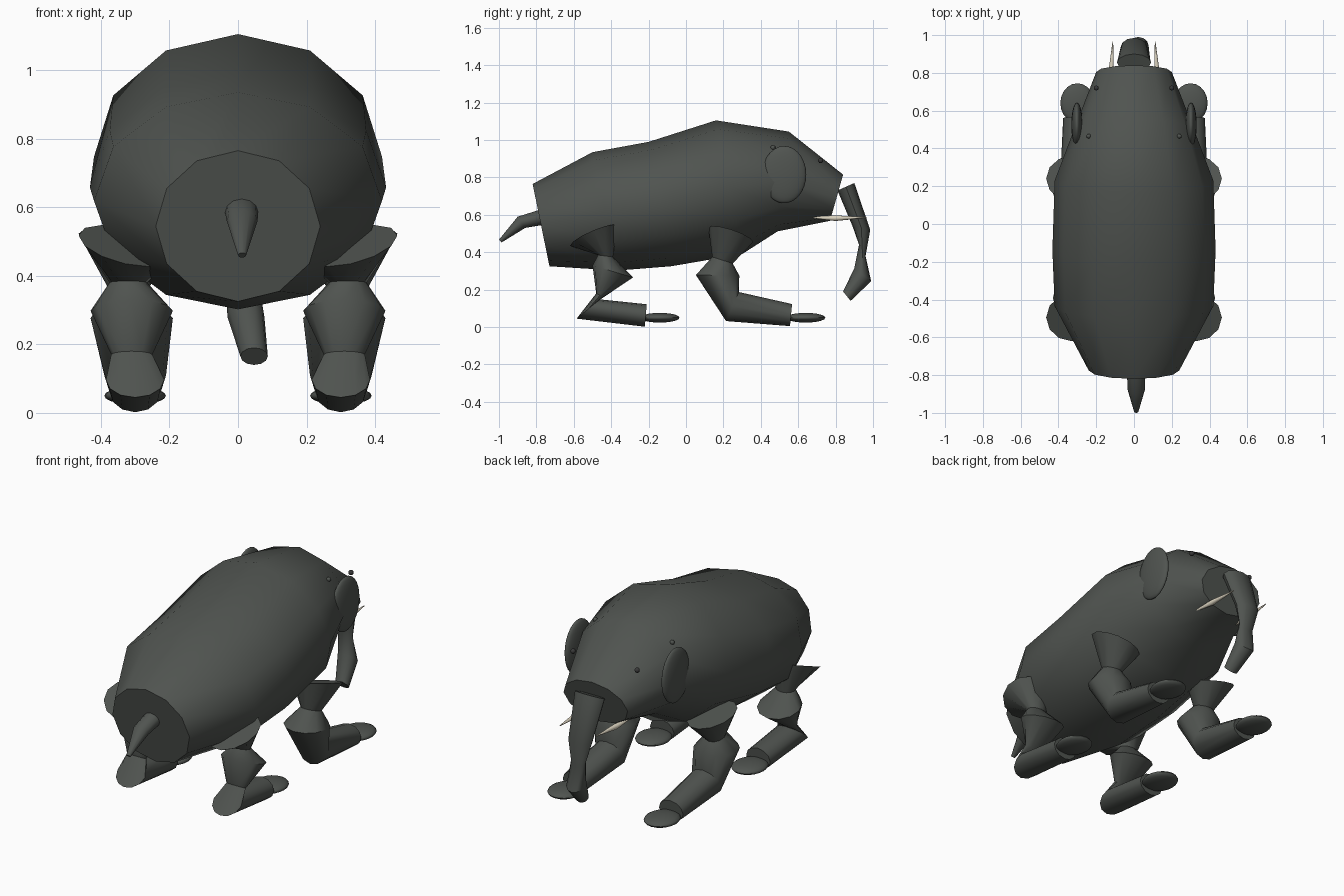
import bpy, bmesh
from math import sin, cos, pi, radians
from mathutils import Vector

cube = bpy.data.objects.get("Cube")
if cube:
    bpy.data.objects.remove(cube, do_unlink=True)


def material(name, rgb):
    m = bpy.data.materials.new(name)
    m.use_nodes = True
    m.diffuse_color = (*rgb, 1)
    m.node_tree.nodes["Principled BSDF"].inputs["Base Color"].default_value = (*rgb, 1)
    return m


skin = material("dark grey hide", (0.08, 0.088, 0.08))
ivory = material("ivory", (0.72, 0.66, 0.53))
dark = material("eye dark", (0.04, 0.04, 0.04))


def finish(name, bm, mat, angle=40):
    bmesh.ops.recalc_face_normals(bm, faces=bm.faces)
    mesh = bpy.data.meshes.new(name)
    bm.to_mesh(mesh)
    bm.free()
    mesh.materials.append(mat)
    for p in mesh.polygons:
        p.use_smooth = True
    mesh.set_sharp_from_angle(angle=radians(angle))
    ob = bpy.data.objects.new(name, mesh)
    bpy.context.collection.objects.link(ob)
    return ob


def loft(name, rings, mat=skin, sides=12, side=1, angle=40):
    """Each ring: x centre, half width, two opposite (y, z) points, optional outward lift."""
    bm = bmesh.new()
    loops = []
    for x, w, a, b, *lift in rings:
        a, b = Vector((0, *a)), Vector((0, *b))
        mid, half = (a + b) / 2, (a - b) / 2
        across = Vector((w, 0, lift[0] if lift else 0))
        loop = []
        for i in range(sides):
            t = 2 * pi * i / sides
            p = mid + half * cos(t) + across * sin(t)
            loop.append(bm.verts.new((side * (p.x + x), p.y, p.z)))
        loops.append(loop)
    for lo, hi in zip(loops, loops[1:]):
        for i in range(sides):
            j = (i + 1) % sides
            bm.faces.new((lo[i], lo[j], hi[j], hi[i]))
    bm.faces.new(loops[0])
    bm.faces.new(loops[-1])
    return finish(name, bm, mat, angle)


def ellipsoid(name, centre, radii, mat=skin, segments=20):
    bm = bmesh.new()
    bmesh.ops.create_uvsphere(bm, u_segments=segments, v_segments=segments // 2, radius=1)
    bmesh.ops.scale(bm, vec=radii, verts=bm.verts)
    bmesh.ops.translate(bm, vec=centre, verts=bm.verts)
    return finish(name, bm, mat, 60)


# Barrel body running into the head
loft("body", [
    (0, 0.24, (-0.82, 0.765), (-0.73, 0.325)),
    (0, 0.42, (-0.50, 0.935), (-0.37, 0.302)),
    (0, 0.432, (-0.20, 0.99), (-0.08, 0.325)),
    (0, 0.42, (0.16, 1.105), (0.30, 0.39)),
    (0, 0.31, (0.55, 1.045), (0.49, 0.512)),
    (0, 0.20, (0.84, 0.815), (0.77, 0.568)),
])

# Trunk and tail
loft("trunk", [
    (0, 0.09, (0.90, 0.77), (0.81, 0.73)),
    (0, 0.07, (0.985, 0.52), (0.89, 0.54)),
    (0.01, 0.045, (0.96, 0.38), (0.925, 0.44)),
    (0.023, 0.054, (0.99, 0.245), (0.90, 0.315)),
    (0.047, 0.04, (0.88, 0.14), (0.84, 0.19)),
])
loft("tail", [
    (0.01, 0.05, (-0.74, 0.64), (-0.74, 0.55)),
    (0.012, 0.045, (-0.90, 0.59), (-0.86, 0.53)),
    (0.012, 0.012, (-1.0, 0.467), (-0.985, 0.453)),
])

front_leg = [
    (0.33, 0.135, (0.36, 0.455), (0.12, 0.53), 0.03),
    (0.32, 0.055, (0.25, 0.34), (0.14, 0.375)),
    (0.31, 0.12, (0.285, 0.275), (0.053, 0.278)),
    (0.30, 0.09, (0.283, 0.187), (0.214, 0.032)),
    (0.30, 0.075, (0.567, 0.123), (0.556, 0.005)),
]
hind_leg = [
    (0.33, 0.135, (-0.37, 0.54), (-0.62, 0.435), 0.03),
    (0.32, 0.055, (-0.39, 0.375), (-0.47, 0.385)),
    (0.31, 0.12, (-0.283, 0.265), (-0.50, 0.33)),
    (0.31, 0.06, (-0.44, 0.16), (-0.48, 0.18)),
    (0.30, 0.085, (-0.46, 0.148), (-0.585, 0.045)),
    (0.30, 0.075, (-0.21, 0.122), (-0.22, 0.002)),
]
tusk = [
    (0.13, 0.003, (0.65, 0.59), (0.65, 0.585)),
    (0.122, 0.015, (0.80, 0.597), (0.80, 0.567)),
    (0.112, 0.002, (0.965, 0.588), (0.965, 0.584)),
]

# Paired parts
for s, label in ((1, "left"), (-1, "right")):
    loft(f"{label}_front_leg", front_leg, side=s)
    loft(f"{label}_hind_leg", hind_leg, side=s)
    ellipsoid(f"{label}_front_foot", (s * 0.30, 0.64, 0.05), (0.09, 0.105, 0.026))
    ellipsoid(f"{label}_hind_foot", (s * 0.30, -0.14, 0.05), (0.09, 0.105, 0.026))
    ellipsoid(f"{label}_ear", (s * 0.302, 0.525, 0.815), (0.03, 0.118, 0.153), segments=28)
    ellipsoid(f"{label}_eye", (s * 0.20, 0.72, 0.89), (0.014, 0.014, 0.014), dark, 10)
    ellipsoid(f"{label}_brow_bump", (s * 0.24, 0.465, 0.96), (0.013, 0.013, 0.013), skin, 10)
    loft(f"{label}_tusk", tusk, ivory, 10, s, 60)
